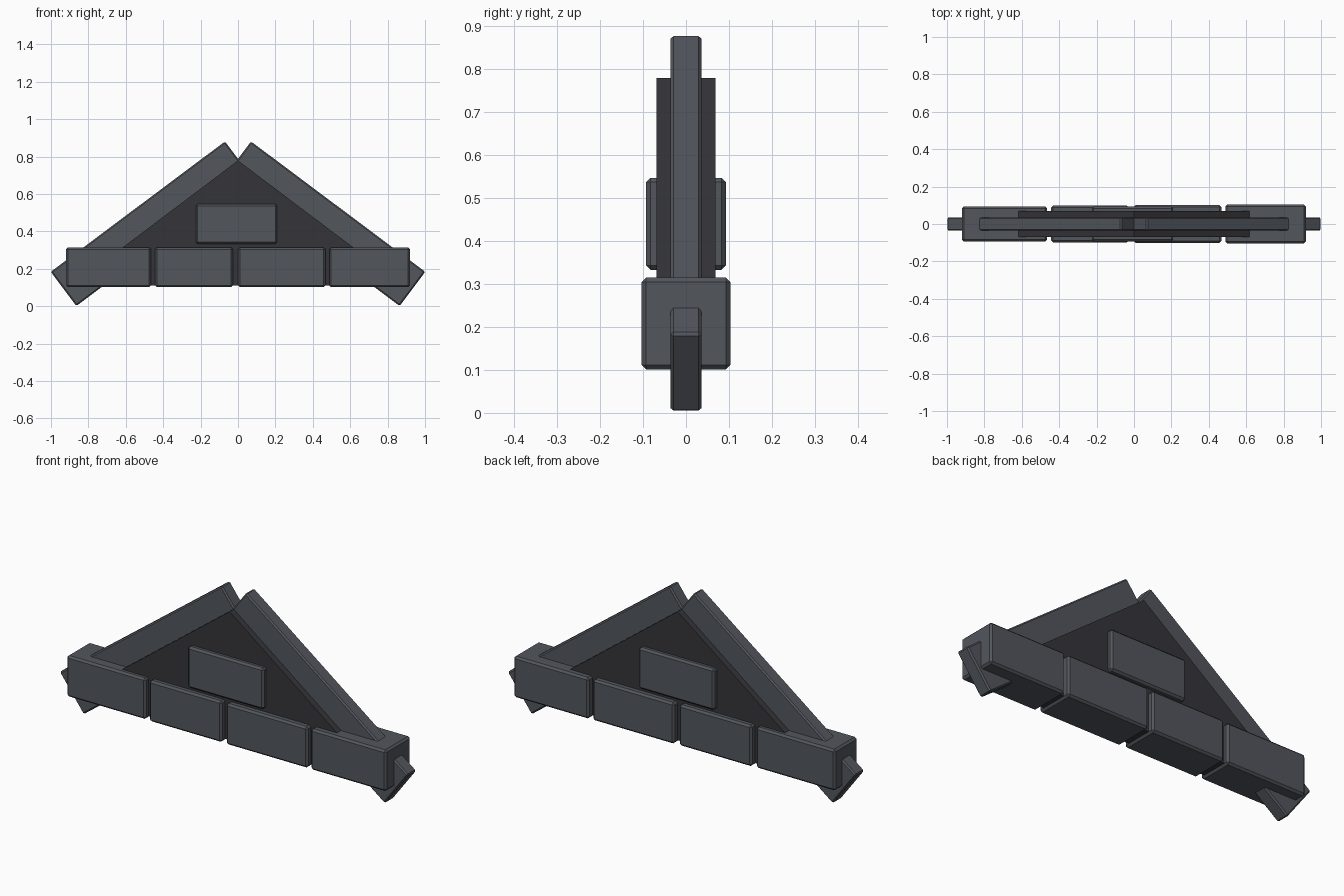
import bpy, bmesh, math
from mathutils import Matrix, Vector

if "Cube" in bpy.data.objects:
    bpy.data.objects.remove(bpy.data.objects["Cube"])


def material(name, rgb):
    m = bpy.data.materials.new(name)
    m.diffuse_color = (*rgb, 1)
    m.use_nodes = True
    m.node_tree.nodes["Principled BSDF"].inputs["Base Color"].default_value = m.diffuse_color
    return m


STONE = material("slate grey", (0.085, 0.093, 0.108))
DARK = material("dark charcoal", (0.036, 0.034, 0.041))


def finish(name, bm, mat):
    bmesh.ops.recalc_face_normals(bm, faces=bm.faces[:])
    me = bpy.data.meshes.new(name)
    bm.to_mesh(me)
    bm.free()
    me.materials.append(mat)
    ob = bpy.data.objects.new(name, me)
    bpy.context.collection.objects.link(ob)
    return ob


def block(name, size, centre, bevel, tilt=0.0):
    """Chamfered box, tilted about the y axis."""
    bm = bmesh.new()
    bmesh.ops.create_cube(bm, size=1, matrix=Matrix.Diagonal((*size, 1)))
    bmesh.ops.bevel(bm, geom=bm.edges[:], offset=bevel, segments=1, affect='EDGES')
    bm.transform(Matrix.Translation(centre) @ Matrix.Rotation(tilt, 4, 'Y'))
    return finish(name, bm, STONE)


# Sloping roof beams, crossing at the peak
for side, label in ((-1, "left"), (1, "right")):
    block(f"{label}_roof_beam", (1.163, 0.072, 0.228), (side * 0.467, 0, 0.441),
          0.007, side * math.radians(36.8))

# Row of slightly uneven stone blocks along the base: x start, x end, half depth
blocks = [(-0.92, -0.466, 0.094), (-0.443, -0.027, 0.098),
          (0.0, 0.467, 0.101), (0.488, 0.92, 0.103)]
for i, (x0, x1, d) in enumerate(blocks):
    block(f"base_block_{i + 1}", (x1 - x0, 2 * d, 0.213),
          ((x0 + x1) / 2, 0, 0.208), 0.01)

# Plaque passing through the panel, visible front and back
block("centre_plaque", (0.435, 0.186, 0.214), (-0.008, 0, 0.44), 0.01)

# Triangular infill panel, running down behind the base blocks
bm = bmesh.new()
face = bm.faces.new([bm.verts.new((x, -0.069, z))
                     for x, z in ((-0.885, 0.112), (0.885, 0.112), (0, 0.779))])
ext = bmesh.ops.extrude_face_region(bm, geom=[face])
bmesh.ops.translate(bm, vec=Vector((0, 0.138, 0)),
                    verts=[v for v in ext["geom"] if isinstance(v, bmesh.types.BMVert)])
finish("gable_panel", bm, DARK)
